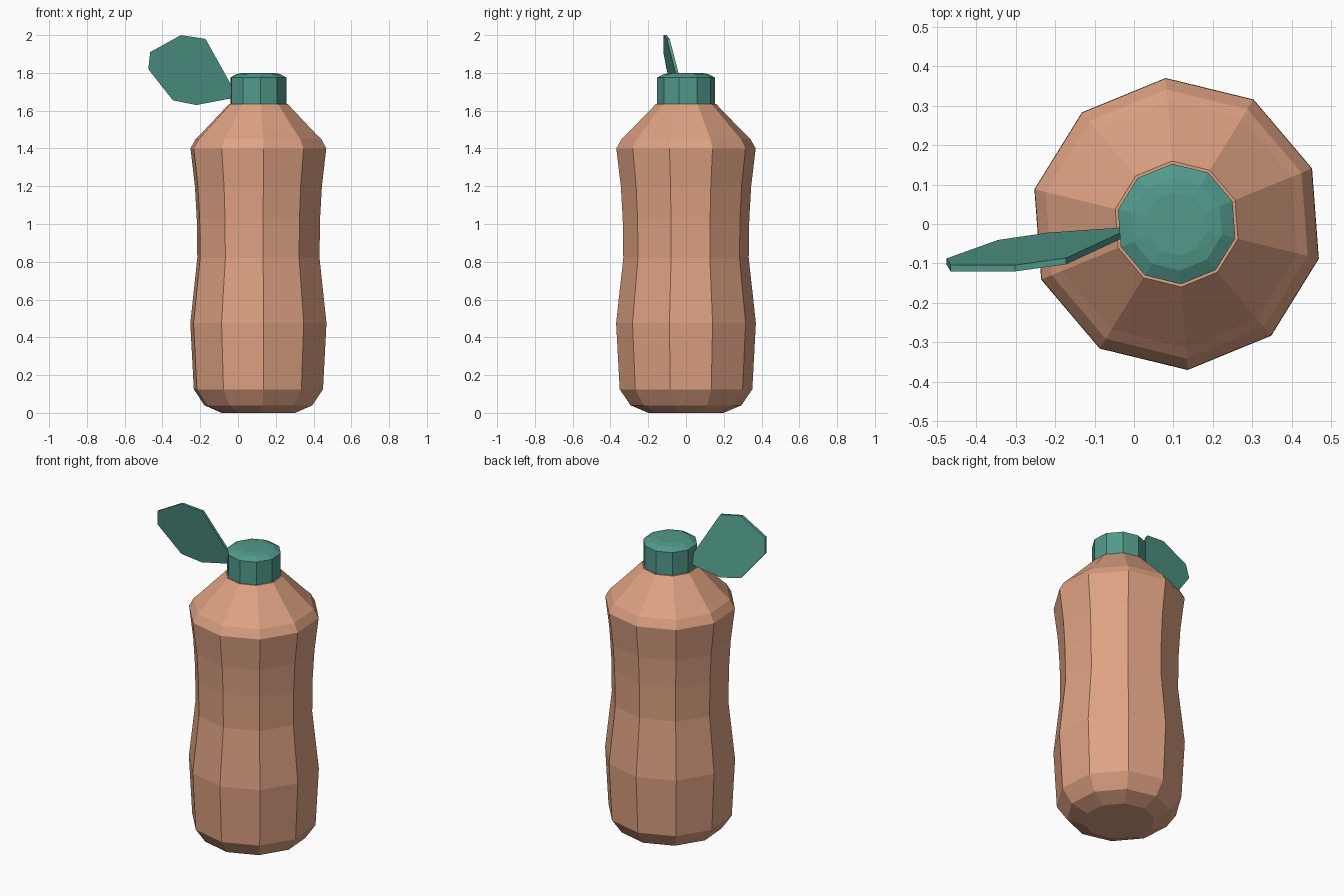
import bpy, bmesh, math
from mathutils import Vector

if "Cube" in bpy.data.objects:
    bpy.data.objects.remove(bpy.data.objects["Cube"])

SIDES, PHASE, CX = 10, math.radians(22.3), 0.108


def material(name, rgb):
    m = bpy.data.materials.new(name)
    m.diffuse_color = (*rgb, 1)
    m.use_nodes = True
    m.node_tree.nodes["Principled BSDF"].inputs["Base Color"].default_value = m.diffuse_color
    return m


def finish(name, bm, mat):
    bmesh.ops.recalc_face_normals(bm, faces=bm.faces)
    mesh = bpy.data.meshes.new(name)
    bm.to_mesh(mesh)
    bm.free()
    mesh.materials.append(mat)
    ob = bpy.data.objects.new(name, mesh)
    bpy.context.collection.objects.link(ob)
    return ob


def lathe(name, profile, mat):
    """Ten-sided solid from (radius, height) pairs, capped at both ends."""
    bm = bmesh.new()
    rings = []
    for r, z in profile:
        angles = [PHASE + math.tau * i / SIDES for i in range(SIDES)]
        rings.append([bm.verts.new((CX + r * math.cos(a), r * math.sin(a), z)) for a in angles])
    for lo, hi in zip(rings, rings[1:]):
        for i in range(SIDES):
            j = (i + 1) % SIDES
            bm.faces.new((lo[i], lo[j], hi[j], hi[i]))
    bm.faces.new(rings[0])
    bm.faces.new(rings[-1])
    return finish(name, bm, mat)


clay = material("warm tan", (0.73, 0.36, 0.225))
green = material("sea green", (0.083, 0.32, 0.255))

# Bottle body with a gentle waist
lathe("bottle_body", [(0.20, 0), (0.294, 0.04), (0.352, 0.125), (0.371, 0.475),
                      (0.333, 0.82), (0.336, 1.03), (0.346, 1.2), (0.37, 1.4),
                      (0.342, 1.45), (0.315, 1.475), (0.16, 1.635)], clay)

# Screw cap with a domed top
lathe("cap", [(0.153, 1.63), (0.153, 1.775), (0.118, 1.794), (0.08, 1.80)], green)

# Leaf-like tab: outline in x/z laid on a tilted plane, then given thickness
outline = [(-0.03, 1.725), (-0.172, 1.98), (-0.302, 2.0), (-0.465, 1.91),
           (-0.475, 1.82), (-0.345, 1.655), (-0.22, 1.63), (-0.025, 1.667)]
bm = bmesh.new()
front, back = [], []
for x, z in outline:
    y = -0.102 + 0.108 * (x + 0.17) - 0.198 * (z - 1.98)
    front.append(bm.verts.new((x, y, z)))
    back.append(bm.verts.new((x, y + 0.016, z)))
bm.faces.new(front)
bm.faces.new(back)
for i in range(len(outline)):
    j = (i + 1) % len(outline)
    bm.faces.new((front[i], front[j], back[j], back[i]))
finish("leaf_tab", bm, green)
